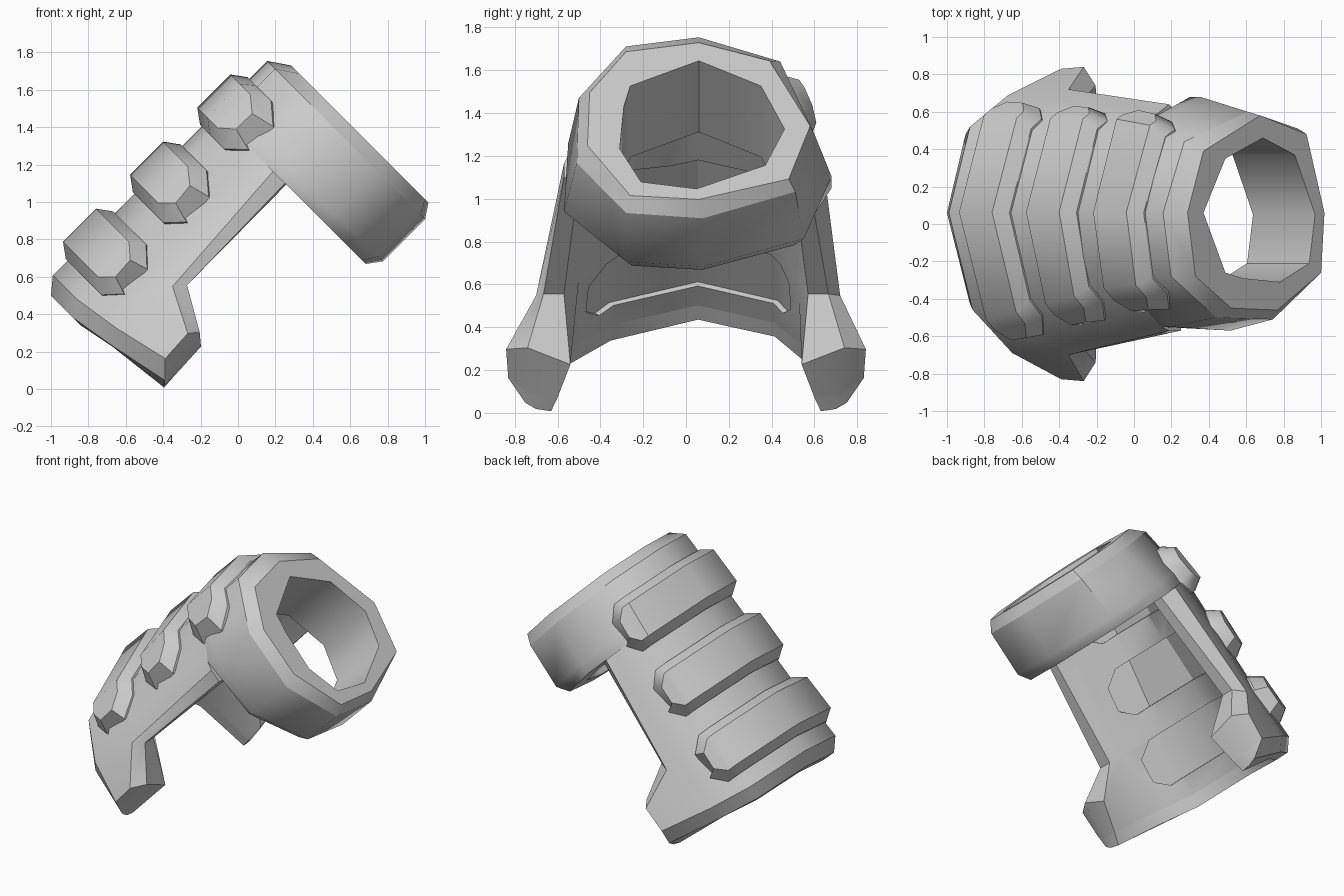
import bpy, bmesh, math

if "Cube" in bpy.data.objects:
    bpy.data.objects.remove(bpy.data.objects["Cube"])

R2 = math.sqrt(2)
grey = bpy.data.materials.new("armour_grey")
grey.diffuse_color = (0.6, 0.6, 0.6, 1)
grey.use_nodes = True
grey.node_tree.nodes["Principled BSDF"].inputs["Base Color"].default_value = grey.diffuse_color


def world(u, v, w):
    """u runs along the tilted tube axis, v across, w away from the palm."""
    return ((u - w) / R2, v, (u + w) / R2)


def loft(name, rings, wrap=False, arch=False, sharp_loops=(), sharp_lines=()):
    """Skin closed loops of (u, v, w); wrap joins the last loop to the first."""
    bm = bmesh.new()
    loops = [[bm.verts.new(world(*p)) for p in r] for r in rings]
    n = len(loops[0])
    pairs = list(zip(loops, loops[1:])) + ([(loops[-1], loops[0])] if wrap else [])
    for a, b in pairs:
        for i in range(n):
            j = (i + 1) % n
            bm.faces.new((a[i], a[j], b[j], b[i]))
    if not wrap:
        for lp in (loops[0], loops[-1]):
            if arch:  # strips across the wall, so the arched end fills correctly
                h = n // 2
                bm.faces.new((lp[0], lp[1], lp[n - 1]))
                bm.faces.new((lp[h - 1], lp[h], lp[h + 1]))
                for i in range(1, h - 1):
                    bm.faces.new((lp[i], lp[i + 1], lp[n - 1 - i], lp[n - i]))
            else:
                bm.faces.new(lp)
    for k in sharp_loops:
        for i in range(n):
            bm.edges.get((loops[k][i], loops[k][(i + 1) % n])).smooth = False
    for i in sharp_lines:
        for a, b in zip(loops, loops[1:]):
            bm.edges.get((a[i], b[i])).smooth = False
    bmesh.ops.recalc_face_normals(bm, faces=bm.faces)
    me = bpy.data.meshes.new(name)
    bm.to_mesh(me)
    bm.free()
    me.materials.append(grey)
    ob = bpy.data.objects.new(name, me)
    bpy.context.collection.objects.link(ob)
    return ob


def shade(ob, angle):
    bpy.ops.object.select_all(action='DESELECT')
    bpy.context.view_layer.objects.active = ob
    ob.select_set(True)
    bpy.ops.object.shade_smooth_by_angle(angle=math.radians(angle), keep_sharp_edges=True)


def offset(p, h):
    """Move a (v, w) point away from the tube centre by h."""
    dv, dw = p[0] - 0.04, p[1] - 0.5
    k = 1 + h / math.hypot(dv, dw)
    return (0.04 + dv * k, 0.5 + dw * k)


# Arched guard: u, outer arch, sole point, inner foot point, thickness, u shifts of (edge, shoulder, sole, foot)
stations = [
    (-0.354, [(.75, .31), (.64, .68), (.48, .92), (.06, 1.06), (-.42, .89), (-.64, .65), (-.75, .31)],
     (.70, .29), (.63, .285), .09, (.11, .04, .09, .08)),
    (-0.27, [(.83, .39), (.69, .72), (.52, .97), (.06, 1.13), (-.46, .95), (-.69, .69), (-.83, .39)],
     (.73, .31), (.60, .29), .15, (.11, .04, .09, .08)),
    (0.05, [(.84, .40), (.67, .73), (.51, .97), (.06, 1.13), (-.43, .96), (-.68, .70), (-.84, .40)],
     (.74, .36), (.54, .30), .15, (-.03, 0, .02, -.03)),
    (0.20, [(.72, .635), (.66, .74), (.50, .97), (.06, 1.13), (-.40, .98), (-.645, .71), (-.70, .635)],
     (.665, .585), (.57, .585), .15, (-.06, 0, 0, 0)),
    (0.955, [(.64, .69), (.60, .76), (.50, .98), (.06, 1.13), (-.29, 1.07), (-.55, .75), (-.57, .69)],
     (.57, .60), (.50, .59), .15, (0, 0, 0, 0)),
]
rings = []
for u, outer, sole, foot, t, (s0, s1, s2, s3) in stations:
    shift = [s0, s1, 0, 0, 0, s1, s0]
    inner = [foot] + [offset(p, -t) for p in outer[1:6]] + [(-foot[0], foot[1])]
    ishift = [s3, s1, 0, 0, 0, s1, s3]
    rings.append([(u + s2, *sole)] + [(u + s, *p) for s, p in zip(shift, outer)]
                 + [(u + s2, -sole[0], sole[1])]
                 + [(u + s, *p) for s, p in zip(ishift, inner)][::-1])
guard = loft("arched_guard", rings, arch=True, sharp_loops=(0, 1), sharp_lines=(1, 7))

# Front ring: nine-sided outside, tapered towards the front, with bevelled rims
front = [(.06, 1.13), (.44, .97), (.60, .49), (.51, .11), (.08, -.065), (-.28, -.03), (-.51, .30), (-.50, .73), (-.28, 1.07)]
back = [(.06, 1.13), (.50, .98), (.68, .53), (.55, .12), (.08, -.065), (-.28, -.03), (-.57, .30), (-.55, .75), (-.29, 1.07)]
face = [(.06, 1.02), (.39, .90), (.58, .47), (.48, .12), (.06, -.015), (-.26, .01), (-.46, .34), (-.45, .69), (-.28, .96)]
hole = [(.06, .90), (.35, .734), (.46, .45), (.37, .21), (.05, .055), (-.21, .10), (-.31, .32), (-.29, .60), (-.26, .734)]
rear = [offset(p, -.055) if p[1] < .45 else p for p in back]
ring = loft("front_ring", [[(u, *p) for p in prof] for u, prof in
                           ((1.425, face), (1.35, front), (1.03, back), (.955, rear), (.955, hole), (1.425, hole))],
            wrap=True, sharp_loops=(0, 1, 3, 4, 5))
shade(ring, 50)

# Outer surface lookup that the ridges follow
skin = [(s[0], s[1]) for s in stations]
skin.append((1.35, [(.54, .68), (.54, .75), (.44, .97), (.06, 1.13), (-.28, 1.07), (-.50, .73), (-.505, .67)]))


def mix(a, b, f):
    return tuple(x + (y - x) * f for x, y in zip(a, b))


def surface(u, t, h):
    for (ua, a), (ub, b) in zip(skin, skin[1:]):
        if u <= ub:
            break
    f = (u - ua) / (ub - ua)
    i = min(int(t), 5)
    p = mix(mix(a[i], b[i], f), mix(a[i + 1], b[i + 1], f), t - i)
    return (u, *offset(p, h))


# Raised ridges with bevelled edges and clipped ends, each above a shallow inner pocket
# rows: base position, base half width, crest position, crest half width
rows = [(1.36, .09, 1.58, .06), (1.66, .18, 1.80, .125), (2, .18, 2, .125), (3, .18, 3, .125),
        (4, .18, 4, .125), (4.34, .18, 4.22, .125), (4.66, .09, 4.44, .06)]
for name, uc in (("rear_ridge", .02), ("middle_ridge", .527), ("front_ridge", 1.035)):
    ridge = loft(name, [[surface(uc - b, t, .012), surface(uc - c, tc, .088), surface(uc + c, tc, .088),
                         surface(uc + b, t, .012), surface(uc + b, t, -.06), surface(uc - b, t, -.06)]
                        for t, b, tc, c in rows], sharp_lines=(0, 1, 2, 3))
    shade(ridge, 42)
    # pocket cutter along the inside of the arch
    pocket = loft("pocket_cutter", [[surface(uc - k * b, t, -.122), surface(uc + k * b, t, -.122),
                                     surface(uc + k * b, t, -.23), surface(uc - k * b, t, -.23)]
                                    for t, b, tc, c in rows for k in (.9,)])
    mod = guard.modifiers.new("pocket", 'BOOLEAN')
    mod.operation = 'DIFFERENCE'
    mod.solver = 'EXACT'
    mod.object = pocket
    bpy.ops.object.select_all(action='DESELECT')
    bpy.context.view_layer.objects.active = guard
    guard.select_set(True)
    bpy.ops.object.modifier_apply(modifier=mod.name)
    bpy.data.objects.remove(pocket)
shade(guard, 42)
